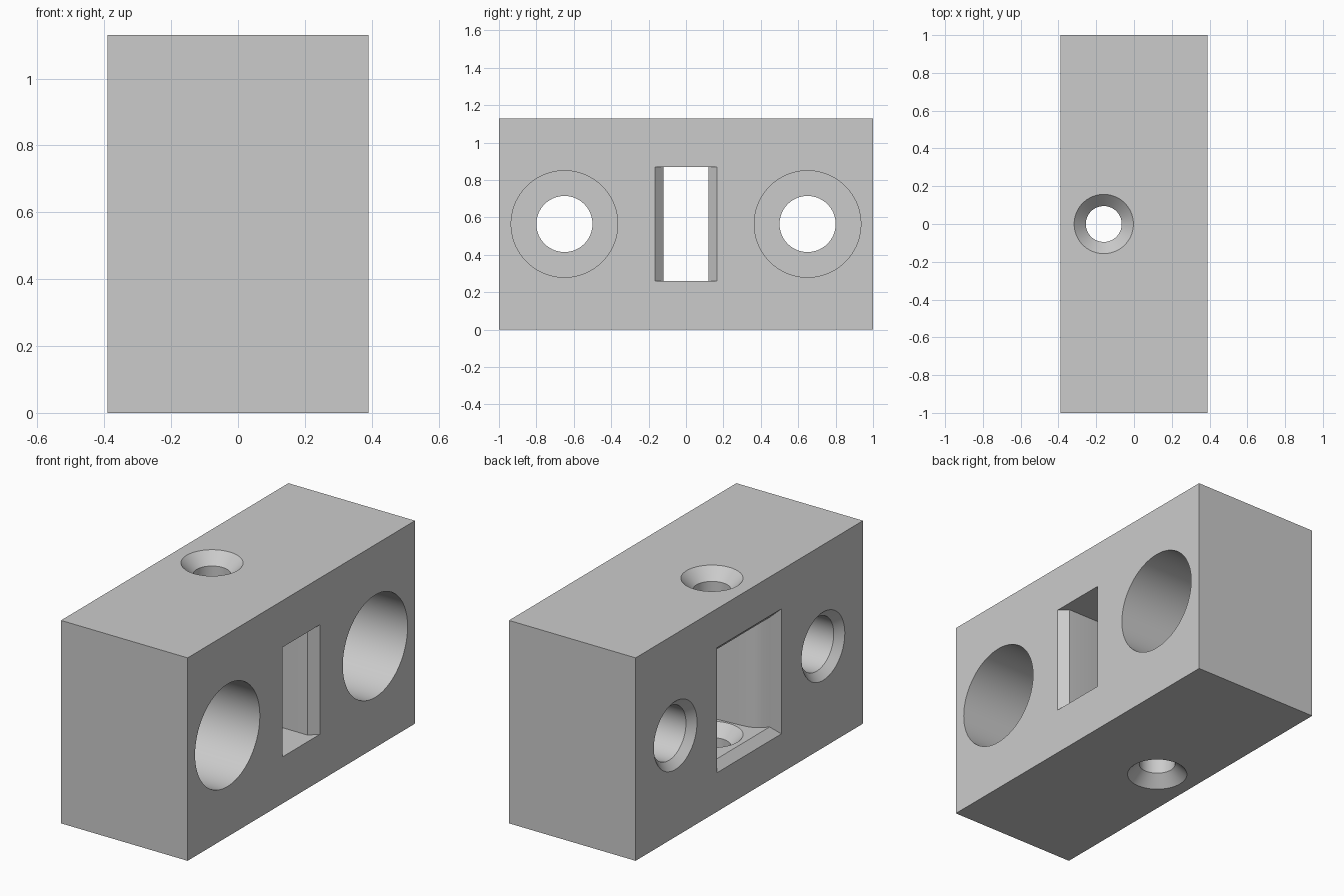
import bpy, bmesh, math
from mathutils import Vector

cube = bpy.data.objects.get("Cube")
if cube:
    bpy.data.objects.remove(cube, do_unlink=True)

HX, HY, H = 0.39, 1.0, 1.13
MID = H / 2
SEGMENTS = 72

grey = bpy.data.materials.new("plain grey")
grey.use_nodes = True
colour = (0.6, 0.6, 0.6, 1)
grey.diffuse_color = colour
grey.node_tree.nodes["Principled BSDF"].inputs["Base Color"].default_value = colour


def loft(name, rings):
    """Closed solid through a row of matching rings."""
    bm = bmesh.new()
    loops = [[bm.verts.new(p) for p in ring] for ring in rings]
    n = len(loops[0])
    for a, b in zip(loops, loops[1:]):
        for i in range(n):
            j = (i + 1) % n
            bm.faces.new((a[i], a[j], b[j], b[i]))
    bm.faces.new(loops[0])
    bm.faces.new(loops[-1])
    bmesh.ops.recalc_face_normals(bm, faces=bm.faces)
    mesh = bpy.data.meshes.new(name)
    bm.to_mesh(mesh)
    bm.free()
    mesh.materials.append(grey)
    obj = bpy.data.objects.new(name, mesh)
    bpy.context.collection.objects.link(obj)
    return obj


def round_cutter(name, origin, axis, profile):
    """Turned solid: profile is (distance along axis, radius)."""
    axis = Vector(axis)
    u = axis.orthogonal().normalized()
    v = axis.cross(u)
    turns = [2 * math.pi * i / SEGMENTS for i in range(SEGMENTS)]
    return loft(name, [[Vector(origin) + axis * d + (u * math.cos(t) + v * math.sin(t)) * r
                        for t in turns] for d, r in profile])


def rect(x, hy, hz, zc=MID):
    return [(x, s * hy, zc + t * hz) for s, t in ((-1, -1), (1, -1), (1, 1), (-1, 1))]


# Solid block
block = loft("drilled_block", [rect(-HX, HY, MID), rect(HX, HY, MID)])

# Counterbored bolt holes, chamfered at the narrow end
cutters = []
for side in (-1, 1):
    cutters.append(round_cutter("bolt_hole_cutter", (-HX, side * 0.65, MID), (1, 0, 0), [
        (-0.1, 0.19), (0, 0.19), (0.04, 0.15), (0.33, 0.15), (0.33, 0.285), (0.9, 0.285)]))

# Funnel slot: (depth from the wide mouth, half width, half height)
LOW = 0.305
slot = [(-0.1, 0.283, 0.348), (0, 0.283, 0.348), (0.043, 0.24, LOW), (0.07, 0.211, LOW),
        (0.1, 0.189, LOW), (0.14, 0.178, LOW), (0.2, 0.172, LOW), (0.31, 0.164, LOW),
        (0.4, 0.15, LOW), (0.47, 0.13, LOW), (0.54, 0.12, LOW), (0.735, 0.12, LOW),
        (0.78, 0.165, LOW), (0.88, 0.165, LOW)]
cutters.append(loft("slot_cutter", [rect(d - HX, hy, hz) for d, hy, hz in slot]))

# Pin hole, countersunk on both faces of each wall
half = [(-0.1, 0.157), (0, 0.157), (0.062, 0.095), (0.198, 0.095), (0.26, 0.157)]
full = half + [(H - d, r) for d, r in reversed(half)]
cutters.append(round_cutter("pin_hole_cutter", (-0.16, 0, 0), (0, 0, 1), full))

# Cut the block
for cutter in cutters:
    cutter.hide_render = True
    mod = block.modifiers.new(cutter.name, "BOOLEAN")
    mod.operation = "DIFFERENCE"
    mod.solver = "EXACT"
    mod.object = cutter
bpy.context.view_layer.update()
result = bpy.data.meshes.new_from_object(
    block.evaluated_get(bpy.context.evaluated_depsgraph_get()))
block.modifiers.clear()
block.data = result
for cutter in cutters:
    bpy.data.objects.remove(cutter, do_unlink=True)

# Smooth bores with sharp rims
bpy.ops.object.select_all(action="DESELECT")
block.select_set(True)
bpy.context.view_layer.objects.active = block
bpy.ops.object.shade_smooth_by_angle(angle=math.radians(25))
